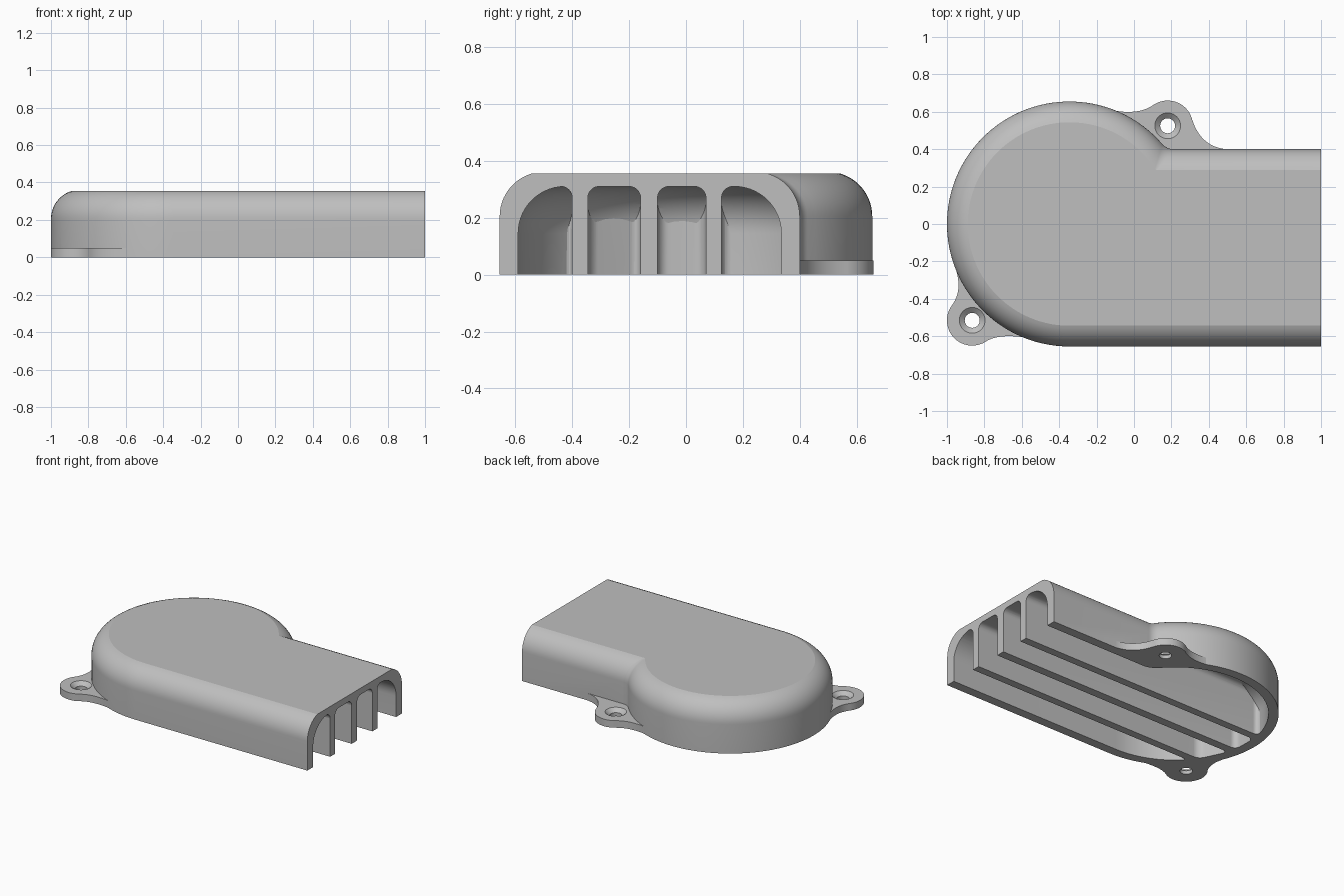
import bpy, bmesh
from math import sin, cos, pi, sqrt, atan2, radians
from mathutils import Vector

if "Cube" in bpy.data.objects:
    bpy.data.objects.remove(bpy.data.objects["Cube"])

CX, R, SIDE, HEIGHT, WALL = -0.345, 0.655, 0.40, 0.355, 0.065

grey = bpy.data.materials.new("plain grey")
grey.use_nodes = True
grey.diffuse_color = (0.52, 0.52, 0.52, 1)
grey.node_tree.nodes["Principled BSDF"].inputs["Base Color"].default_value = (0.52, 0.52, 0.52, 1)


def finish(name, bm):
    bmesh.ops.recalc_face_normals(bm, faces=bm.faces)
    mesh = bpy.data.meshes.new(name)
    bm.to_mesh(mesh)
    bm.free()
    mesh.materials.append(grey)
    ob = bpy.data.objects.new(name, mesh)
    bpy.context.collection.objects.link(ob)
    return ob


def loft(name, rings):
    """Skin equal-length closed rings and cap both ends."""
    bm = bmesh.new()
    loops = [[bm.verts.new(p) for p in ring] for ring in rings]
    n = len(loops[0])
    for a, b in zip(loops, loops[1:]):
        for i in range(n):
            j = (i + 1) % n
            bm.faces.new((a[i], a[j], b[j], b[i]))
    bm.faces.new(loops[0])
    bm.faces.new(loops[-1])
    return finish(name, bm)


def combine(target, tool, operation):
    mod = target.modifiers.new("combine", 'BOOLEAN')
    mod.operation, mod.object, mod.solver = operation, tool, 'EXACT'
    bpy.context.view_layer.objects.active = target
    bpy.ops.object.modifier_apply(modifier=mod.name)
    bpy.data.objects.remove(tool)


def outline(d, z, f, x_end):
    """Round end plus straight duct, inset by d, inner corner filleted by f."""
    r, s = R - d, SIDE - d
    fx, fy = CX + sqrt((r + f) ** 2 - (s + f) ** 2), s + f
    a = atan2(fy, fx - CX)
    pts = [(x_end, -r, z)]
    steps = 72
    for i in range(steps + 1):
        t = -pi / 2 + (a - 1.5 * pi) * i / steps
        pts.append((CX + r * cos(t), r * sin(t), z))
    for i in range(1, 9):
        t = a + pi + (pi / 2 - a) * i / 8
        pts.append((fx + f * cos(t), fy + f * sin(t), z))
    pts.append((x_end, s, z))
    return pts


# Outer body with a rounded shoulder that meets the top at a slight crease
rings = [outline(0, 0, 0.08, 1)]
for i in range(13):
    t = radians(73) * i / 12
    d = 0.157 * (1 - cos(t))
    rings.append(outline(d, 0.205 + (HEIGHT - 0.205) * sin(t) / sin(radians(73)),
                         0.08 - 0.6 * d, 1))
body = loft("cover_shell", rings)


# Mounting ears: a round boss with flared flanks
def bezier(a, b, c, n=12):
    a, b, c = Vector(a), Vector(b), Vector(c)
    return [tuple(a * (1 - t) ** 2 + b * 2 * t * (1 - t) + c * t * t)
            for t in (i / n for i in range(n + 1))]


def ear(centre, a0, a1, flank0, flank1, inner):
    x, y = centre
    arc = [(x + 0.135 * cos(a0 + (a1 - a0) * i / 36),
            y + 0.135 * sin(a0 + (a1 - a0) * i / 36)) for i in range(37)]
    pts = (bezier(arc[0], *flank0)[:0:-1] + arc
           + bezier(arc[-1], *flank1)[1:] + inner)
    combine(body, loft("ear", [[(p[0], p[1], z) for p in pts] for z in (0, 0.05)]), 'UNION')


EARS = [(0.18, 0.525), (-0.865, -0.515)]
ear(EARS[0], radians(15), radians(125),
    [(0.36, 0.40), (0.52, 0.398)], [(0.03, 0.585), (-0.1, 0.605)],
    [(-0.1, 0.45), (0.15, 0.35), (0.52, 0.35)])
ear(EARS[1], radians(145), radians(300),
    [(-0.915, -0.36), (-0.953, -0.24)], [(-0.73, -0.585), (-0.59, -0.606)],
    [(-0.55, -0.5), (-0.85, -0.22)])

# Cavity following the shell at the wall thickness
rings = [outline(WALL, -0.1, 0.14, 1.1)]
for i in range(15):
    t = pi / 2 * i / 14
    rings.append(outline(WALL + 0.165 * (1 - cos(t)), 0.145 + 0.165 * sin(t), 0.14, 1.1))
cavity = loft("cavity_cutter", rings)

# Four rounded channels, leaving three ribs between them
RI = R - WALL


def tip(y):
    return (CX - sqrt(RI * RI - y * y), y)


def tangent_from(y, length):
    x, _ = tip(y)
    k = length if y > 0 else -length
    return (x + k * y, y + k * (CX - x))


plans = [
    [tip(-0.40), tangent_from(-0.40, 0.8), (1.2, -0.75), (1.2, -0.40)],
    [tip(-0.16), tip(-0.345), (1.2, -0.345), (1.2, -0.16)],
    [tip(0.07), tip(-0.10), (1.2, -0.10), (1.2, 0.07)],
    [tangent_from(0.125, 1.1), tip(0.125), (1.2, 0.125), (1.2, 0.75)],
]
bm = bmesh.new()
for plan in plans:
    low = [bm.verts.new((x, y, -0.2)) for x, y in plan]
    high = [bm.verts.new((x, y, 0.31)) for x, y in plan]
    bm.faces.new(low)
    bm.faces.new(high)
    for i in range(4):
        j = (i + 1) % 4
        bm.faces.new((low[i], low[j], high[j], high[i]))
bmesh.ops.recalc_face_normals(bm, faces=bm.faces)
rounded = [e for e in bm.edges
           if not all(v.co.z < 0 for v in e.verts) and not all(v.co.x > 1 for v in e.verts)]
bmesh.ops.bevel(bm, geom=rounded, offset=0.04, segments=8, profile=0.5, affect='EDGES')
channels = finish("channel_cutter", bm)
combine(channels, cavity, 'INTERSECT')
combine(body, channels, 'DIFFERENCE')

# Countersunk screw holes
for x, y in EARS:
    profile = [(0.04, -0.05), (0.04, 0.025), (0.07, 0.051), (0.07, 0.08)]
    hole = loft("hole_cutter", [[(x + r * cos(2 * pi * i / 40), y + r * sin(2 * pi * i / 40), z)
                                 for i in range(40)] for r, z in profile])
    combine(body, hole, 'DIFFERENCE')

bpy.ops.object.select_all(action='DESELECT')
body.select_set(True)
bpy.context.view_layer.objects.active = body
bpy.ops.object.shade_smooth_by_angle(angle=radians(14))
